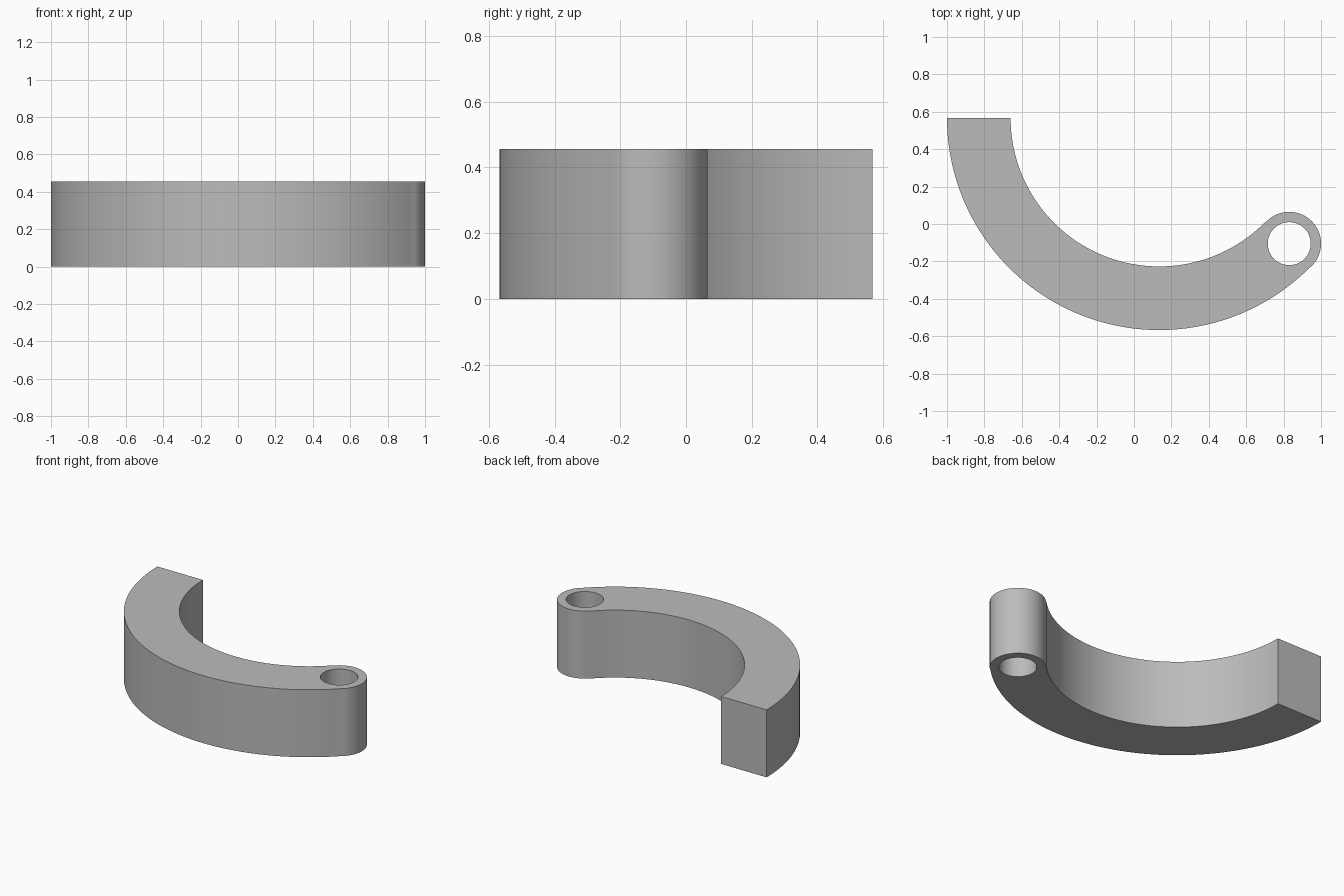
import bpy, bmesh, math

if "Cube" in bpy.data.objects:
    bpy.data.objects.remove(bpy.data.objects["Cube"])

HEIGHT = 0.456
CENTRE = (0.135, 0.568)            # centre of the big arc
R_OUT, R_IN = 1.135, 0.795
BOSS = (0.83, -0.105)              # centre of the round pivot end
R_BOSS, R_HOLE = 0.17, 0.115


def arc(c, r, a0, a1, n):
    """Points on an arc, angles in degrees, both ends included."""
    angles = [math.radians(a0 + (a1 - a0) * i / n) for i in range(n + 1)]
    return [(c[0] + r * math.cos(a), c[1] + r * math.sin(a)) for a in angles]


def loop(bm, pts):
    vs = [bm.verts.new((x, y, 0)) for x, y in pts]
    return [bm.edges.new((vs[i], vs[(i + 1) % len(vs)])) for i in range(len(vs))]


bm = bmesh.new()
# Outline: outer arc, round pivot end, inner arc back to the flat end
outline = (arc(CENTRE, R_OUT, 180, 315, 72)
           + arc(BOSS, R_BOSS, -45, 135, 36)
           + arc(CENTRE, R_IN, 315, 180, 72))
edges = loop(bm, outline)
# Pivot hole
edges += loop(bm, arc(BOSS, R_HOLE, 0, 360, 48)[:-1])
bmesh.ops.triangle_fill(bm, edges=edges, use_beauty=True, normal=(0, 0, 1))

# Thickness
res = bmesh.ops.extrude_face_region(bm, geom=bm.faces[:], use_keep_orig=True)
top = [g for g in res["geom"] if isinstance(g, bmesh.types.BMVert)]
bmesh.ops.translate(bm, verts=top, vec=(0, 0, HEIGHT))
bmesh.ops.recalc_face_normals(bm, faces=bm.faces[:])

mesh = bpy.data.meshes.new("curved_arm")
bm.to_mesh(mesh)
bm.free()
arm = bpy.data.objects.new("curved_arm", mesh)
bpy.context.collection.objects.link(arm)

grey = bpy.data.materials.new("plain grey")
grey.diffuse_color = (0.5, 0.5, 0.5, 1)
grey.use_nodes = True
grey.node_tree.nodes["Principled BSDF"].inputs["Base Color"].default_value = grey.diffuse_color
mesh.materials.append(grey)

bpy.context.view_layer.objects.active = arm
arm.select_set(True)
bpy.ops.object.shade_smooth_by_angle(angle=math.radians(20))
